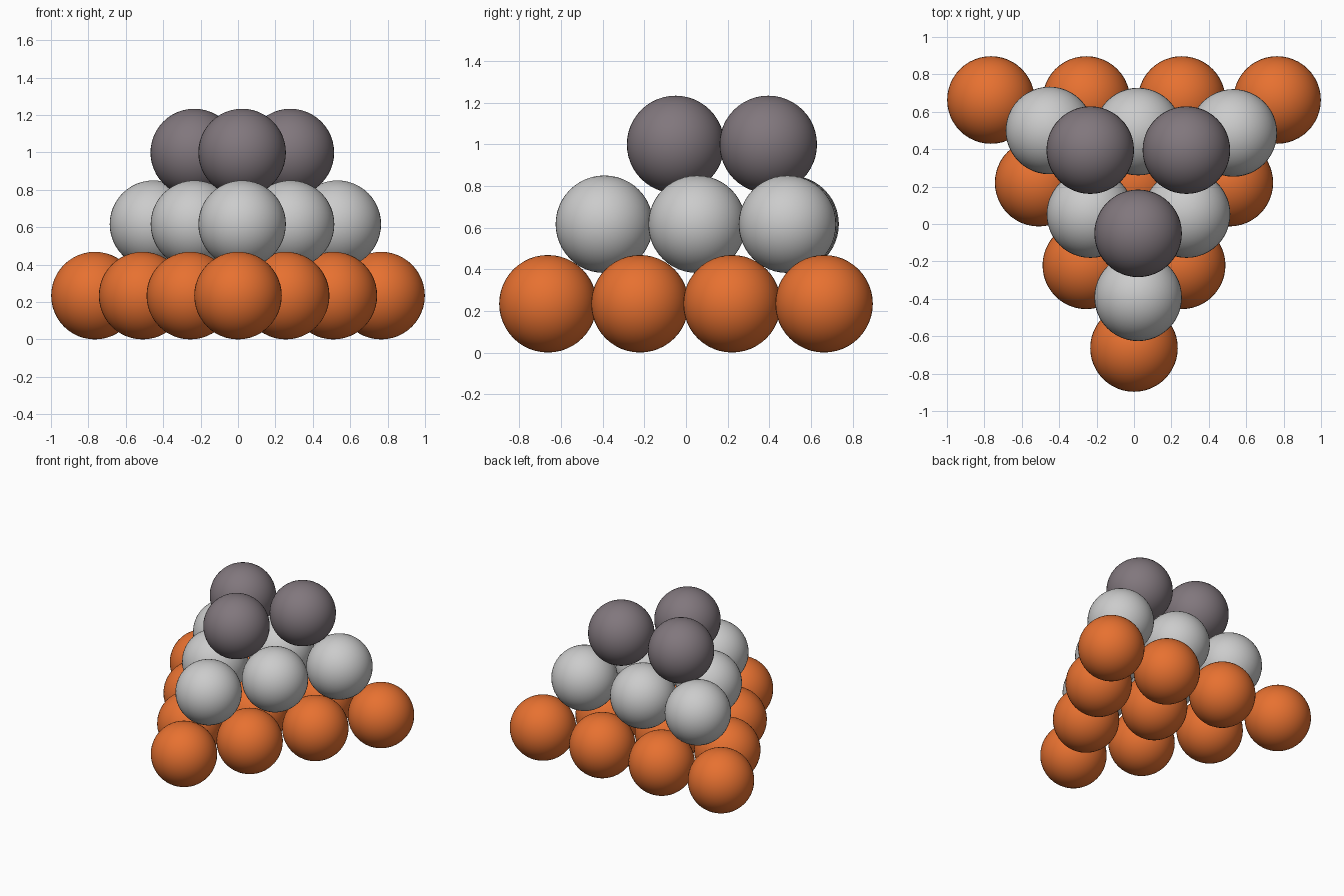
import bpy

if "Cube" in bpy.data.objects:
    bpy.data.objects.remove(bpy.data.objects["Cube"])

R = 0.234       # ball radius
STEP = 0.51     # spacing along a row
ROW = 0.442     # spacing between rows


def material(name, color):
    m = bpy.data.materials.new(name)
    m.diffuse_color = color
    m.use_nodes = True
    m.node_tree.nodes["Principled BSDF"].inputs["Base Color"].default_value = m.diffuse_color
    return m


orange = material("orange", (0.80, 0.165, 0.03, 1))
dark = material("dark_grey", (0.22, 0.185, 0.205, 1))


def ball(name, x, y, z, mat=None):
    bpy.ops.mesh.primitive_uv_sphere_add(segments=48, ring_count=24, radius=R, location=(x, y, z))
    ob = bpy.context.object
    ob.name = name
    bpy.ops.object.shade_smooth()
    if mat:
        ob.data.materials.append(mat)


# Bottom layer: regular triangle of ten balls, point to the front
for row in range(4):
    count = 4 - row
    for i in range(count):
        ball(f"bottom_ball_{row}_{i}", (i - (count - 1) / 2) * STEP,
             (1.5 - row) * ROW, R, orange)

# Middle layer: six balls, slightly settled out of the regular pattern
middle = [(-0.452, 0.50), (0.022, 0.494), (0.531, 0.487),
          (-0.233, 0.053), (0.281, 0.053), (0.022, -0.392)]
for i, (x, y) in enumerate(middle):
    ball(f"middle_ball_{i}", x, y, 0.616)

# Top layer: three balls
for i, (x, y) in enumerate([(-0.234, 0.395), (0.280, 0.395), (0.022, -0.05)]):
    ball(f"top_ball_{i}", x, y, 0.999, dark)
